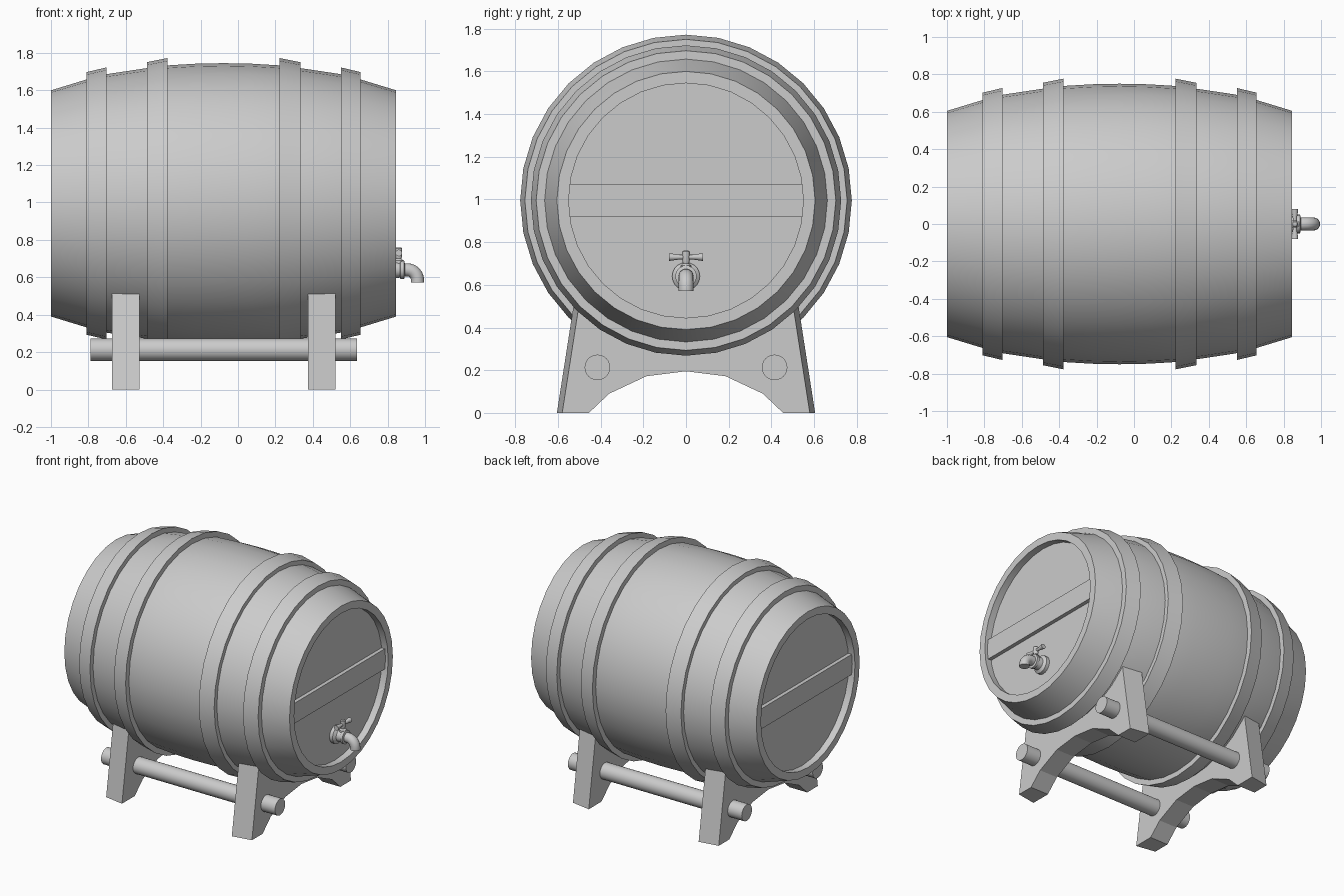
import bpy, bmesh
from math import cos, sin, pi, radians, sqrt
from mathutils import Vector

if "Cube" in bpy.data.objects:
    bpy.data.objects.remove(bpy.data.objects["Cube"])

CX, CZ = -0.077, 0.995      # barrel centre


def finish(bm, name, smooth=True):
    bmesh.ops.recalc_face_normals(bm, faces=bm.faces)
    me = bpy.data.meshes.new(name)
    bm.to_mesh(me)
    bm.free()
    ob = bpy.data.objects.new(name, me)
    bpy.context.collection.objects.link(ob)
    if smooth:
        bpy.ops.object.select_all(action='DESELECT')
        ob.select_set(True)
        bpy.context.view_layer.objects.active = ob
        bpy.ops.object.shade_smooth_by_angle(angle=radians(25))
    return ob


def lathe(name, profile, origin, axis='x', n=32, closed=False):
    """Revolve (along, radius) points around an axis through origin."""
    bm = bmesh.new()
    rings = []
    for a, r in profile:
        ring = []
        for i in range(n):
            t = 2 * pi * i / n
            u, v = r * cos(t), r * sin(t)
            p = {'x': (a, u, v), 'y': (u, a, v), 'z': (u, v, a)}[axis]
            ring.append(bm.verts.new(Vector(p) + Vector(origin)))
        rings.append(ring)
    pairs = list(zip(rings, rings[1:]))
    if closed:
        pairs.append((rings[-1], rings[0]))
    for p, q in pairs:
        for i in range(n):
            j = (i + 1) % n
            bm.faces.new((p[i], p[j], q[j], q[i]))
    if not closed:
        bm.faces.new(rings[0])
        bm.faces.new(rings[-1])
    return finish(bm, name)


def loft(name, a, b):
    """Solid between two matching outlines."""
    bm = bmesh.new()
    va = [bm.verts.new(p) for p in a]
    vb = [bm.verts.new(p) for p in b]
    n = len(a)
    bm.faces.new(va)
    bm.faces.new(vb)
    for i in range(n):
        j = (i + 1) % n
        bm.faces.new((va[i], va[j], vb[j], vb[i]))
    return finish(bm, name, smooth=False)


# barrel body with recessed heads
half = [(0.872, 0.55), (0.922, 0.55), (0.922, 0.605), (0.735, 0.662),
        (0.62, 0.692), (0.42, 0.722), (0.30, 0.738), (0.15, 0.747)]
prof = [(-a, r) for a, r in half] + [(0, 0.75)] + half[::-1]
lathe('barrel_body', prof, (CX, 0, CZ))

# hoops and head bars, mirrored on both ends
for s, side in ((-1, 'left'), (1, 'right')):
    for kind, x0, r0, x1, r1 in (('outer', 0.733, 0.702, 0.627, 0.727),
                                 ('inner', 0.41, 0.755, 0.30, 0.777)):
        pts = [(s * x0, r0), (s * x1, r1), (s * x1, r1 - 0.06), (s * x0, r0 - 0.06)]
        lathe(f'{kind}_hoop_{side}', pts, (CX, 0, CZ), closed=True)
    bar = [(-0.545, -0.075), (0.545, -0.075), (0.55, 0), (0.545, 0.075),
           (-0.545, 0.075), (-0.55, 0)]
    loft(f'head_bar_{side}',
         [(CX + s * 0.865, y, CZ + z) for y, z in bar],
         [(CX + s * 0.9, y, CZ + z) for y, z in bar])


# cradle stands: arched feet below, barrel-shaped saddle above
def outline(x, foot, top, r):
    arch = [(-0.455, 0), (-0.36, 0.09), (-0.185, 0.172), (0, 0.195),
            (0.185, 0.172), (0.36, 0.09), (0.455, 0)]
    ys = [top * (1 - k / 6) for k in range(13)]
    saddle = [(y, CZ - sqrt(r * r - y * y)) for y in ys]
    return [(x, y, z) for y, z in arch + [(foot, 0)] + saddle + [(-foot, 0)]]


for s, side in ((-1, 'left'), (1, 'right')):
    loft(f'stand_{side}', outline(CX + s * 0.45, 0.605, 0.525, 0.712),
         outline(CX + s * 0.597, 0.58, 0.50, 0.694))

# round rails through the stands
for s, side in ((-1, 'front'), (1, 'back')):
    lathe(f'rail_{side}', [(-0.712, 0.06), (0.712, 0.06)], (CX, s * 0.415, 0.213), n=24)

# tap: flange and collar, handle post, cross handle
lathe('tap_flange', [(0.79, 0.065), (0.82, 0.065), (0.835, 0.045), (0.865, 0.042),
                     (0.87, 0.05), (0.888, 0.05), (0.892, 0.034)], (0, 0, 0.64), n=20)
lathe('tap_post', [(0.65, 0.025), (0.69, 0.025), (0.70, 0.014), (0.715, 0.018),
                   (0.755, 0.018), (0.76, 0.012)], (0.86, 0, 0), axis='z', n=16)
lathe('tap_handle', [(-0.08, 0.018), (-0.07, 0.017), (-0.03, 0.011), (0.03, 0.011),
                     (0.07, 0.017), (0.08, 0.018)], (0.86, 0, 0.73), axis='y', n=16)

# tap spout: circle swept along an elbow
bm = bmesh.new()
path = [(0.88, 0.64, 0)]
for k in range(7):
    t = pi / 2 * k / 6
    path.append((0.905 + 0.055 * sin(t), 0.585 + 0.055 * cos(t), t))
path.append((0.96, 0.572, pi / 2))
rings = []
for x, z, t in path:
    rings.append([bm.verts.new((x + 0.035 * sin(a) * sin(t), 0.035 * cos(a),
                                z + 0.035 * sin(a) * cos(t)))
                  for a in (2 * pi * i / 16 for i in range(16))])
for p, q in zip(rings, rings[1:]):
    for i in range(16):
        j = (i + 1) % 16
        bm.faces.new((p[i], p[j], q[j], q[i]))
bm.faces.new(rings[0])
bm.faces.new(rings[-1])
finish(bm, 'tap_spout')
